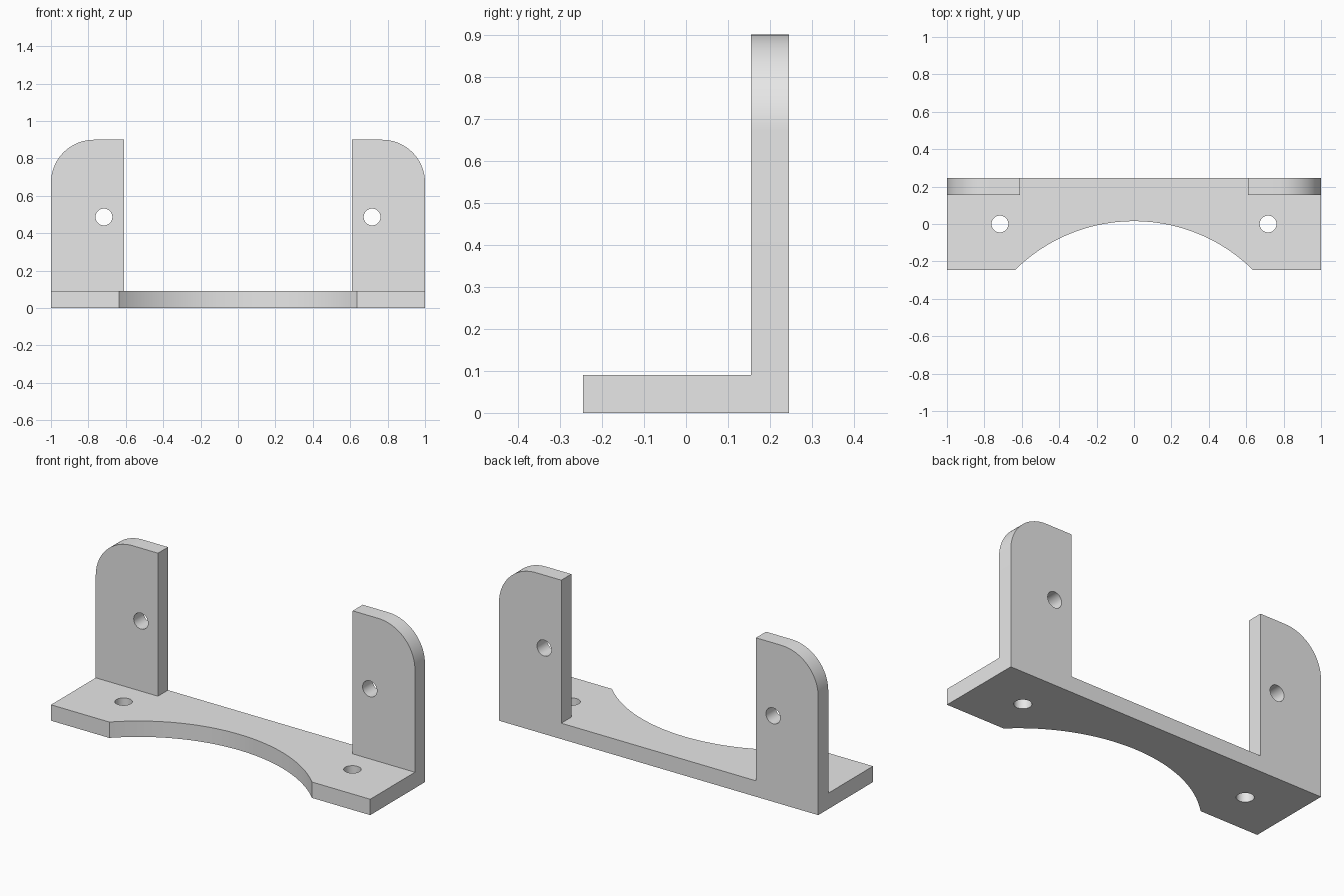
import bpy, bmesh
from math import pi, sin, cos, asin
from mathutils import Matrix, Vector

cube = bpy.data.objects.get("Cube")
if cube:
    bpy.data.objects.remove(cube)

HALF, DEPTH, THICK, HEIGHT = 1.0, 0.245, 0.09, 0.9
INNER, CORNER = 0.61, 0.23
HOLE_X, HOLE_Z, HOLE_R = 0.717, 0.487, 0.045

grey = bpy.data.materials.new("plain grey")
grey.use_nodes = True
grey.diffuse_color = (0.8, 0.8, 0.8, 1)
grey.node_tree.nodes["Principled BSDF"].inputs["Base Color"].default_value = (0.8, 0.8, 0.8, 1)


def finish(name, bm):
    bmesh.ops.recalc_face_normals(bm, faces=bm.faces)
    mesh = bpy.data.meshes.new(name)
    bm.to_mesh(mesh)
    bm.free()
    mesh.materials.append(grey)
    obj = bpy.data.objects.new(name, mesh)
    bpy.context.scene.collection.objects.link(obj)
    return obj


def extrude_profile(name, points, direction):
    bm = bmesh.new()
    face = bm.faces.new([bm.verts.new(p) for p in points])
    top = bmesh.ops.extrude_face_region(bm, geom=[face], use_keep_orig=True)["geom"]
    bmesh.ops.translate(bm, vec=Vector(direction),
                        verts=[v for v in top if isinstance(v, bmesh.types.BMVert)])
    return finish(name, bm)


def drill(name, centre, rotation):
    bm = bmesh.new()
    bmesh.ops.create_cone(bm, cap_ends=True, segments=48, radius1=HOLE_R, radius2=HOLE_R,
                          depth=0.3, matrix=Matrix.Translation(centre) @ rotation)
    obj = finish(name, bm)
    obj.hide_render = True
    return obj


def arc(cx, cy, r, start, end, steps):
    angles = [start + (end - start) * i / steps for i in range(steps + 1)]
    return [(cx + r * cos(a), cy + r * sin(a)) for a in angles]


# Base plate with a shallow arc cut from its front edge
chord, rise = 0.635, 0.26
radius = (chord ** 2 + rise ** 2) / (2 * rise)
spread = asin(chord / radius)
cutout = arc(0, -DEPTH + rise - radius, radius, pi / 2 + spread, pi / 2 - spread, 64)
outline = [(-HALF, -DEPTH)] + cutout + [(HALF, -DEPTH), (HALF, DEPTH), (-HALF, DEPTH)]
bracket = extrude_profile("bracket", [(x, y, 0) for x, y in outline], (0, 0, THICK))

# Uprights with a rounded outer corner, and the screw holes
joins, cuts = [], []
for side, sign in (("left", 1), ("right", -1)):
    corner = arc(HALF - CORNER, HEIGHT - CORNER, CORNER, 0, pi / 2, 24)
    shape = [(INNER, 0), (HALF, 0)] + corner + [(INNER, HEIGHT)]
    joins.append(extrude_profile(side + "_upright", [(sign * x, DEPTH, z) for x, z in shape],
                                 (0, -THICK, 0)))
    cuts.append(drill(side + "_base_hole", (sign * HOLE_X, 0, THICK / 2), Matrix()))
    cuts.append(drill(side + "_upright_hole", (sign * HOLE_X, DEPTH - THICK / 2, HOLE_Z),
                      Matrix.Rotation(pi / 2, 4, "X")))

# Merge into one solid and remove the helpers
bpy.context.view_layer.objects.active = bracket
for operation, tools in (("UNION", joins), ("DIFFERENCE", cuts)):
    for tool in tools:
        mod = bracket.modifiers.new(tool.name, "BOOLEAN")
        mod.operation, mod.object, mod.solver = operation, tool, "EXACT"
        bpy.ops.object.modifier_apply(modifier=mod.name)
for tool in joins + cuts:
    bpy.data.objects.remove(tool)

bpy.ops.object.select_all(action="DESELECT")
bracket.select_set(True)
bpy.ops.object.shade_smooth_by_angle()
